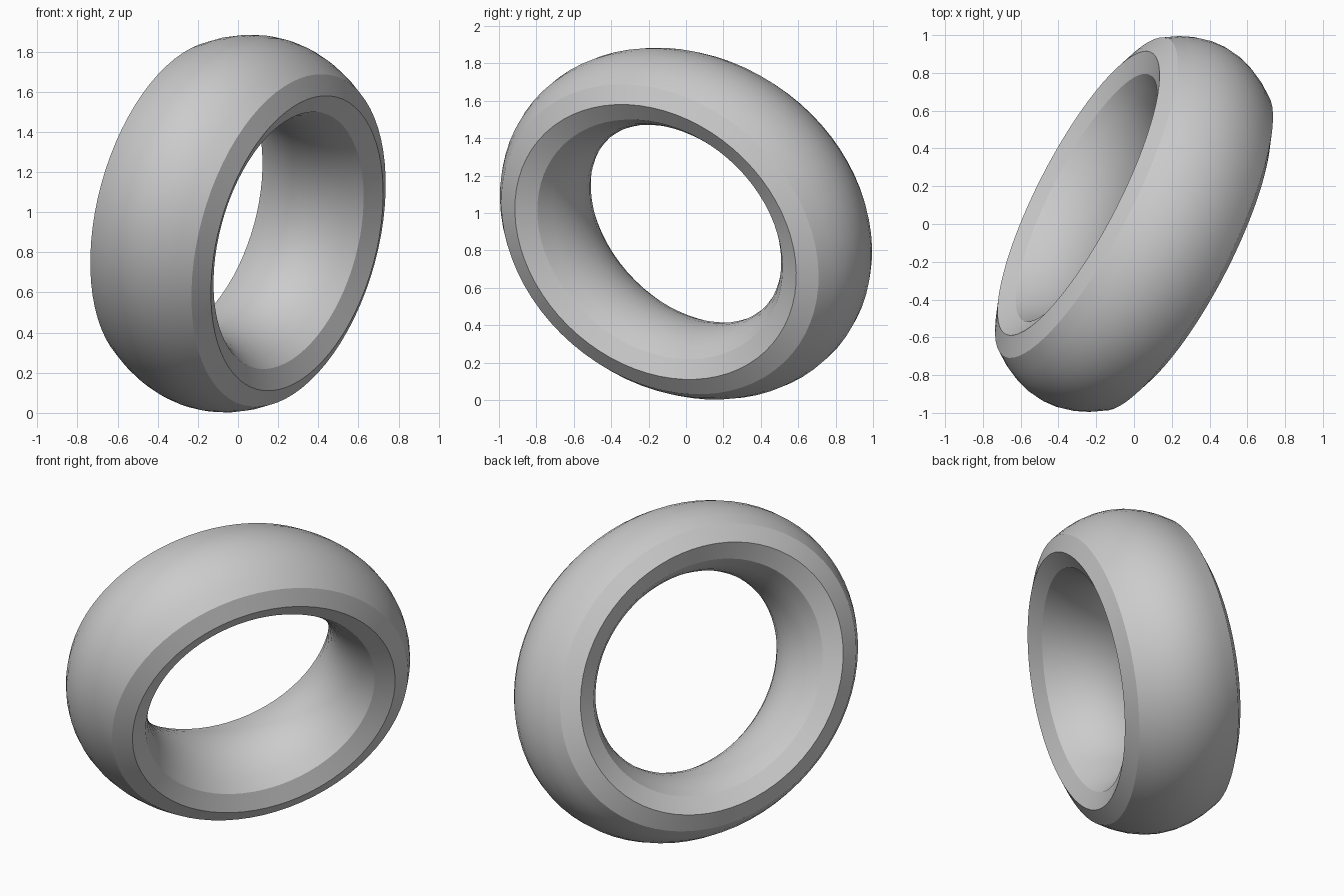
import bpy, bmesh, math
from mathutils import Matrix, Vector

cube = bpy.data.objects.get("Cube")
if cube:
    bpy.data.objects.remove(cube, do_unlink=True)

SEGMENTS = 72          # around the ring
STEPS = 8              # across each curved wall
HALF_WIDTH = 0.30      # axial distance of the rim edges
LIP = 0.35             # axial distance of the rim crest
OUTER, CREST, INNER = 1.0, 0.887, 0.773
BULGE = 0.113


def wall(base, bulge):
    """Curved wall points (radius, axial) from back to front."""
    ts = [2 * i / STEPS - 1 for i in range(STEPS + 1)]
    return [(base + bulge * (1 - t * t), t * HALF_WIDTH) for t in ts]


# Closed cross-section: outer wall, front crest, inner wall, back crest
profile = wall(OUTER, BULGE) + [(CREST, LIP)]
profile += wall(INNER, -BULGE)[::-1] + [(CREST, -LIP)]

# Revolve the cross-section
bm = bmesh.new()
verts = [bm.verts.new((r, 0, t)) for r, t in profile]
edges = [bm.edges.new((v, verts[(i + 1) % len(verts)])) for i, v in enumerate(verts)]
bmesh.ops.spin(bm, geom=verts + edges, cent=(0, 0, 0), axis=(0, 0, 1),
               angle=math.tau, steps=SEGMENTS, use_duplicate=False)
bmesh.ops.remove_doubles(bm, verts=bm.verts, dist=0.0005)

# Stretch to a slight oval and tilt
axis = Vector((0.84, -0.465, -0.28)).normalized()
long_dir = Vector((0.326, 0.859, -0.394))
long_dir = (long_dir - axis * long_dir.dot(axis)).normalized()
short_dir = axis.cross(long_dir)
tilt = Matrix((long_dir, short_dir, axis)).transposed().to_4x4()
oval = Matrix.Diagonal((0.967, 0.84, 1, 1))
bm.transform(Matrix.Translation((0, 0, 0.943)) @ tilt @ oval)
bmesh.ops.recalc_face_normals(bm, faces=bm.faces)

mesh = bpy.data.meshes.new("ring_band")
bm.to_mesh(mesh)
bm.free()
ring = bpy.data.objects.new("ring_band", mesh)
bpy.context.collection.objects.link(ring)

# Single grey material
grey = bpy.data.materials.new("light_grey")
grey.use_nodes = True
color = (0.6, 0.6, 0.6, 1)
grey.diffuse_color = color
grey.node_tree.nodes["Principled BSDF"].inputs["Base Color"].default_value = color
mesh.materials.append(grey)

# Smooth walls, sharp rim edges
bpy.ops.object.select_all(action='DESELECT')
ring.select_set(True)
bpy.context.view_layer.objects.active = ring
bpy.ops.object.shade_smooth_by_angle(angle=math.radians(20))
